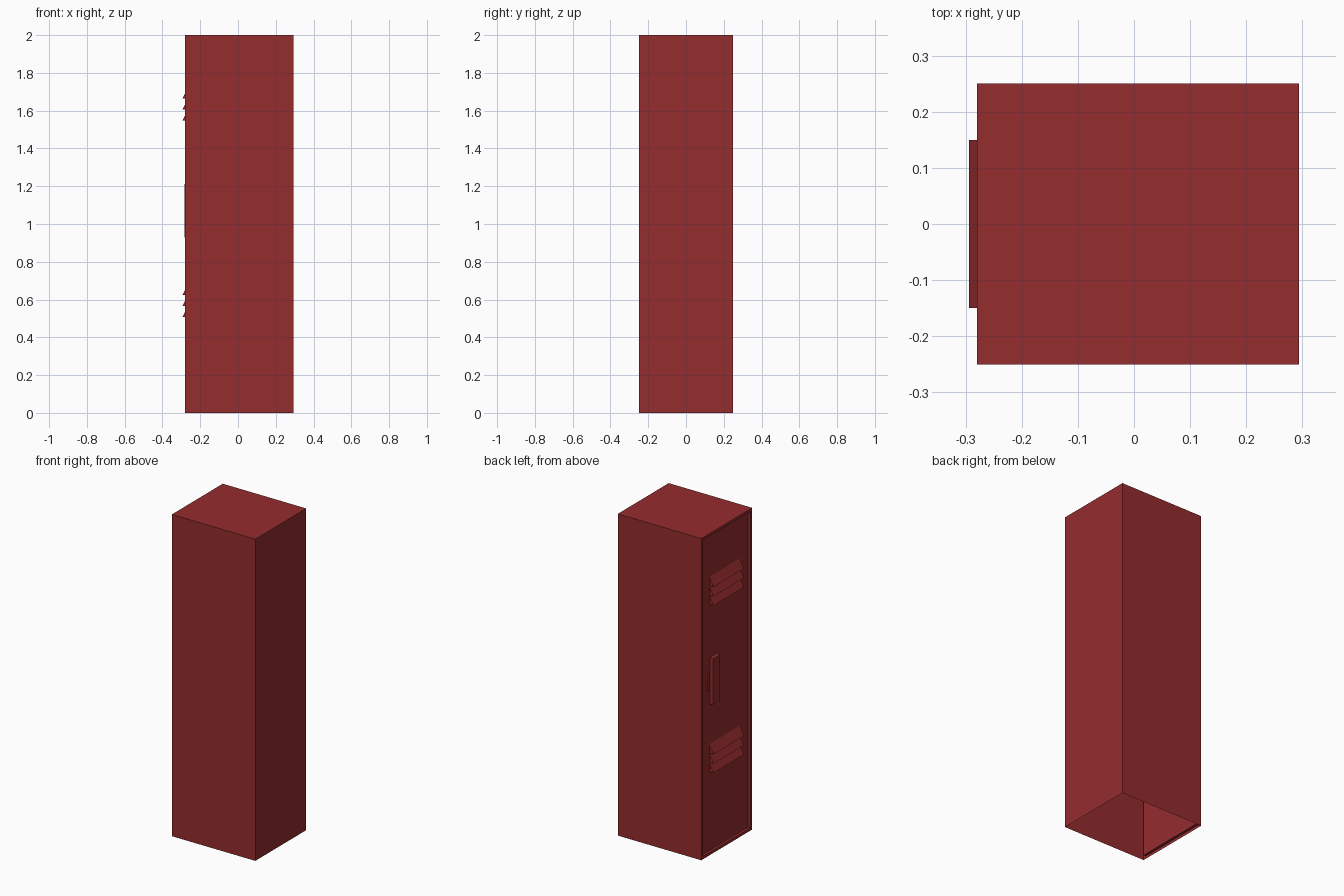
import bpy, bmesh
from mathutils import Vector

if "Cube" in bpy.data.objects:
    bpy.data.objects.remove(bpy.data.objects["Cube"])

red = bpy.data.materials.new("locker_red")
red.diffuse_color = (0.30, 0.025, 0.027, 1)
red.use_nodes = True
red.node_tree.nodes["Principled BSDF"].inputs["Base Color"].default_value = red.diffuse_color

FRONT, BACK, HALF_W, HEIGHT = -0.28, 0.294, 0.25, 2.0
PANEL = -0.265          # x of the recessed door panel
LOUVER_TIP = -0.294


def finish(bm, name):
    bmesh.ops.recalc_face_normals(bm, faces=bm.faces)
    mesh = bpy.data.meshes.new(name)
    bm.to_mesh(mesh)
    bm.free()
    mesh.materials.append(red)
    obj = bpy.data.objects.new(name, mesh)
    bpy.context.collection.objects.link(obj)
    return obj


def box(bm, x0, x1, y0, y1, z0, z1):
    verts = bmesh.ops.create_cube(bm, size=1)["verts"]
    for v in verts:
        v.co = Vector(((x0 + x1) / 2 + v.co.x * (x1 - x0),
                       (y0 + y1) / 2 + v.co.y * (y1 - y0),
                       (z0 + z1) / 2 + v.co.z * (z1 - z0)))
    bm.normal_update()


def face_towards(bm, direction):
    return max(bm.faces, key=lambda f: f.normal.dot(Vector(direction)))


# Cabinet shell: thin sheet, open underneath, with the door panel set into a frame
bm = bmesh.new()
box(bm, FRONT, BACK, -HALF_W, HALF_W, 0, HEIGHT)
door = face_towards(bm, (-1, 0, 0))
floor = face_towards(bm, (0, 0, -1))
bmesh.ops.delete(bm, geom=[floor], context="FACES_ONLY")
bmesh.ops.inset_individual(bm, faces=[door], thickness=0.025)
bmesh.ops.inset_individual(bm, faces=[door], thickness=0.0005)
for v in door.verts:
    v.co.x = PANEL
finish(bm, "cabinet_shell")


# Vent louvers: wedge hoods open at the back, three per group
def louver(name, z, height=0.056, half=0.15):
    bm = bmesh.new()
    ends = []
    for y in (-half, half):
        ends.append([bm.verts.new(p) for p in (
            (PANEL, y, z + height), (LOUVER_TIP, y, z), (PANEL, y, z))])
    a, b = ends
    bm.faces.new(a)
    bm.faces.new(b)
    for i in (0, 1):
        bm.faces.new((a[i], a[i + 1], b[i + 1], b[i]))
    # recalc needs a closed body, then the hidden back is removed
    back = bm.faces.new((a[2], a[0], b[0], b[2]))
    bmesh.ops.recalc_face_normals(bm, faces=bm.faces)
    bmesh.ops.delete(bm, geom=[back], context="FACES_ONLY")
    finish(bm, name)


for group, base in (("lower", 0.508), ("upper", 1.548)):
    for i in range(3):
        louver(f"{group}_louver_{i + 1}", base + i * 0.058)


# Raised plates on the door: handle plate with slanted sides, and small latch
def plate(name, x, y0, y1, z0, z1, taper):
    bm = bmesh.new()
    box(bm, x, PANEL, y0, y1, z0, z1)
    cy, cz = (y0 + y1) / 2, (z0 + z1) / 2
    for v in face_towards(bm, (-1, 0, 0)).verts:
        v.co.y += taper if v.co.y < cy else -taper
        v.co.z += taper if v.co.z < cz else -taper
    back = face_towards(bm, (1, 0, 0))
    bmesh.ops.delete(bm, geom=[back], context="FACES_ONLY")
    finish(bm, name)


plate("handle_plate", -0.284, 0.067, 0.143, 0.925, 1.215, 0.003)
plate("latch", -0.275, 0.157, 0.18, 1.02, 1.13, 0.0)
